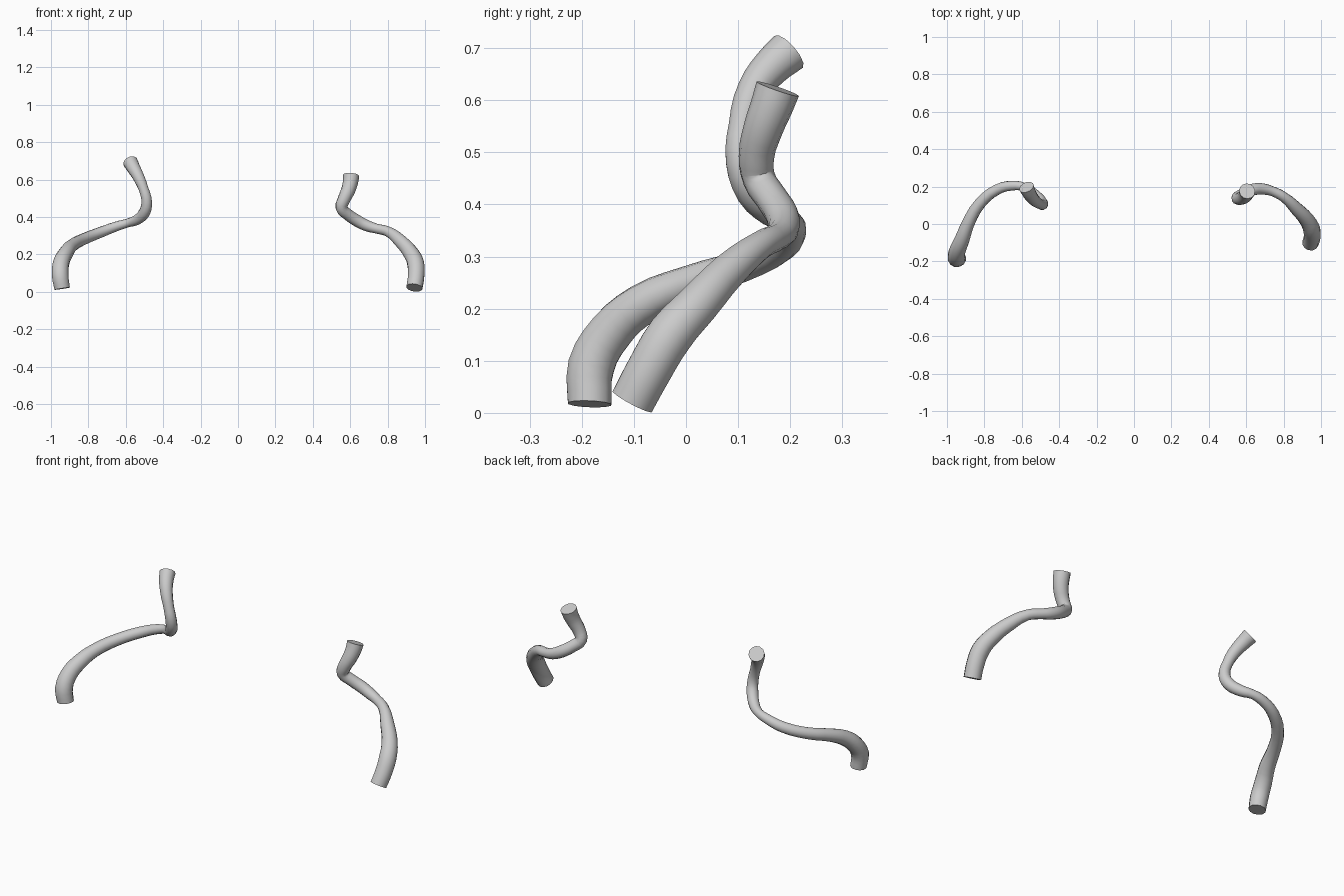
import bpy


def bent_horn(name, path):
    """Tapered round tube through points given as (x, y, z, radius)."""
    curve = bpy.data.curves.new(name, 'CURVE')
    curve.dimensions = '3D'
    curve.bevel_depth = 1.0
    curve.bevel_resolution = 4
    curve.resolution_u = 3
    curve.use_fill_caps = True
    spline = curve.splines.new('BEZIER')
    spline.bezier_points.add(len(path) - 1)
    for point, (x, y, z, r) in zip(spline.bezier_points, path):
        point.co = (x, y, z)
        point.radius = r
        point.handle_left_type = point.handle_right_type = 'AUTO'
    obj = bpy.data.objects.new(name, curve)
    bpy.context.collection.objects.link(obj)
    bpy.ops.object.select_all(action='DESELECT')
    obj.select_set(True)
    bpy.context.view_layer.objects.active = obj
    bpy.context.view_layer.update()
    bpy.ops.object.convert(target='MESH')
    # weld the caps to the tube, keep their rims sharp
    obj = bpy.context.object
    bpy.ops.object.mode_set(mode='EDIT')
    bpy.ops.mesh.select_all(action='SELECT')
    bpy.ops.mesh.remove_doubles(threshold=0.0005)
    bpy.ops.mesh.normals_make_consistent(inside=False)
    bpy.ops.object.mode_set(mode='OBJECT')
    bpy.ops.object.shade_smooth_by_angle(angle=0.8)
    return obj


# left horn: the taller one, sweeping back then up
bent_horn("left_horn", [
    (-0.940, -0.185, 0.017, 0.043), (-0.951, -0.182, 0.090, 0.046),
    (-0.945, -0.145, 0.155, 0.044), (-0.920, -0.085, 0.208, 0.040),
    (-0.888, 0.000, 0.247, 0.034), (-0.825, 0.108, 0.282, 0.031),
    (-0.730, 0.185, 0.320, 0.029), (-0.650, 0.205, 0.350, 0.026),
    (-0.590, 0.198, 0.368, 0.023), (-0.540, 0.165, 0.385, 0.028),
    (-0.500, 0.125, 0.425, 0.031), (-0.488, 0.105, 0.480, 0.029),
    (-0.505, 0.108, 0.550, 0.027), (-0.535, 0.130, 0.620, 0.032),
    (-0.560, 0.165, 0.665, 0.037), (-0.575, 0.197, 0.693, 0.041)])

# right horn: shorter, with a tighter bend
bent_horn("right_horn", [
    (0.943, -0.103, 0.022, 0.044), (0.952, -0.072, 0.080, 0.045),
    (0.950, -0.030, 0.150, 0.046), (0.926, 0.020, 0.205, 0.042),
    (0.870, 0.080, 0.270, 0.036), (0.800, 0.145, 0.323, 0.027),
    (0.740, 0.175, 0.338, 0.026), (0.690, 0.187, 0.353, 0.030),
    (0.640, 0.185, 0.378, 0.032), (0.585, 0.162, 0.415, 0.031),
    (0.553, 0.140, 0.450, 0.032), (0.565, 0.135, 0.490, 0.034),
    (0.590, 0.148, 0.545, 0.038), (0.602, 0.165, 0.590, 0.041),
    (0.605, 0.176, 0.622, 0.043)])
